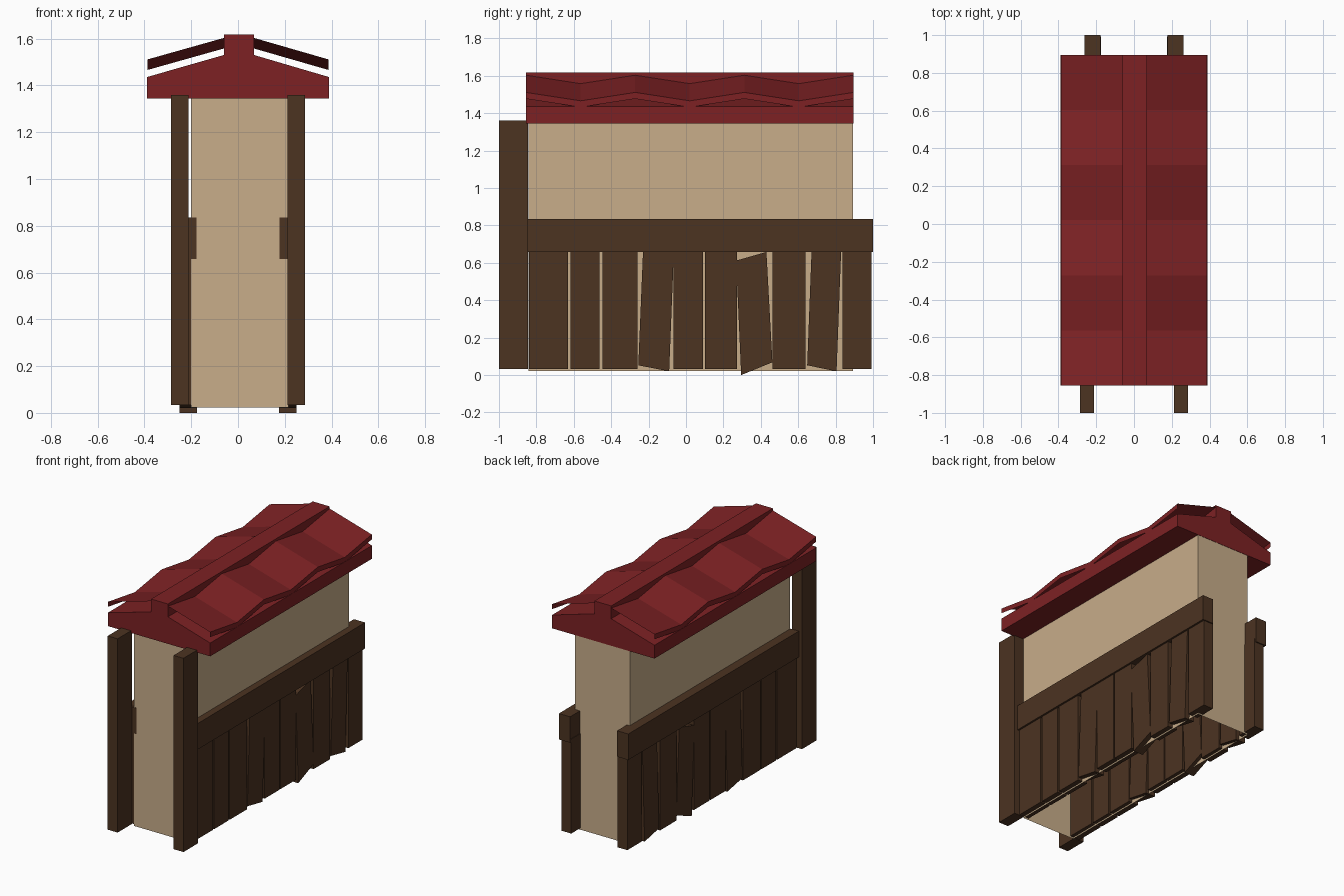
import bpy

if "Cube" in bpy.data.objects:
    bpy.data.objects.remove(bpy.data.objects["Cube"])

def material(name, rgb):
    m = bpy.data.materials.new(name)
    m.diffuse_color = (*rgb, 1)
    m.use_nodes = True
    m.node_tree.nodes["Principled BSDF"].inputs["Base Color"].default_value = m.diffuse_color
    return m

PLASTER = material("tan plaster", (0.578, 0.418, 0.254))
WOOD = material("dark brown wood", (0.072, 0.033, 0.0155))
RED = material("dark red roof", (0.205, 0.0155, 0.0175))

def add_mesh(name, verts, faces, mat):
    me = bpy.data.meshes.new(name)
    me.from_pydata(verts, [], faces)
    me.materials.append(mat)
    ob = bpy.data.objects.new(name, me)
    bpy.context.collection.objects.link(ob)
    return ob

def prism(name, profile, place, a, b, mat, skip=()):
    """Extrude a 2D profile from a to b; place maps (p, q, t) to xyz."""
    n = len(profile)
    verts = [place(p, q, t) for t in (a, b) for p, q in profile]
    faces = [tuple(range(n))[::-1], tuple(range(n, 2 * n))]
    faces += [(i, (i + 1) % n, n + (i + 1) % n, n + i) for i in range(n)]
    faces = [f for i, f in enumerate(faces) if i not in skip]
    ob = add_mesh(name, verts, faces, mat)
    if not skip:
        import bmesh
        bm = bmesh.new()
        bm.from_mesh(ob.data)
        bmesh.ops.recalc_face_normals(bm, faces=bm.faces)
        bm.to_mesh(ob.data)
        bm.free()
    return ob

def box(name, x, y, z, mat, skip=()):
    rect = [(x[0], y[0]), (x[1], y[0]), (x[1], y[1]), (x[0], y[1])]
    return prism(name, rect, lambda p, q, t: (p, q, t), z[0], z[1], mat, skip)

# Plaster wall core, open underneath
box("plaster_wall", (-0.20, 0.215), (-0.842, 0.893), (0.022, 1.35), PLASTER, skip=(0,))

# Board outlines on the side: (y left, y right), or four (y, z) corners if crooked
Z0, Z1 = 0.033, 0.68
boards = [
    (-0.84, -0.63), (-0.617, -0.462), (-0.447, -0.26),
    [(-0.255, 0.052), (-0.09, 0.02), (-0.064, Z1), (-0.229, Z1)],
    (-0.068, 0.092), (0.102, 0.273),
    [(0.295, 0.0), (0.462, 0.068), (0.43, 0.658), (0.268, 0.612)],
    (0.462, 0.638),
    [(0.648, 0.052), (0.805, 0.02), (0.83, Z1), (0.672, Z1)],
    (0.838, 0.992),
]

# Both sides: corner post, top rail and boards
for side, s in (("left", -1), ("right", 1)):
    def span(a, b):
        return tuple(sorted((s * a, s * b)))
    box(side + "_front_post", span(0.212, 0.287), (-1.0, -0.845), (0.033, 1.36), WOOD)
    box(side + "_rail", span(0.178, 0.263), (-0.845, 1.0), (0.657, 0.835), WOOD)
    for i, b in enumerate(boards):
        if isinstance(b, tuple):
            b = [(b[0], Z0), (b[1], Z0), (b[1], Z1), (b[0], Z1)]
        a, c = span(0.175, 0.25)
        prism(f"{side}_board_{i + 1}", b, lambda p, q, t: (t, p, q), a, c, WOOD)

# Roof body with raised ridge
Y0, Y1 = -0.855, 0.895
roof = [(-0.388, 1.345), (0.388, 1.345), (0.388, 1.436), (0.068, 1.53), (0.068, 1.618),
        (-0.06, 1.618), (-0.06, 1.53), (-0.388, 1.436)]
prism("roof_body", roof, lambda p, q, t: (p, t, q), Y0, Y1, RED)

# Wavy roof sheets: a thin folded surface with a short lip along the eave
for side, s, inner in (("left", -1, 0.06), ("right", 1, 0.068)):
    verts, faces = [], []
    for i in range(7):
        y = Y0 + (Y1 - Y0) * i / 6
        dip = 0.045 * (i % 2)
        verts += [(s * inner, y, 1.603 - dip), (s * 0.387, y, 1.511 - dip),
                  (s * 0.387, y, 1.477 - dip)]
    for i in range(6):
        for k in (0, 1):
            f = (3 * i + k, 3 * i + k + 1, 3 * i + k + 4, 3 * i + k + 3)
            faces.append(f if s > 0 else f[::-1])
    add_mesh(side + "_roof_sheet", verts, faces, RED)
